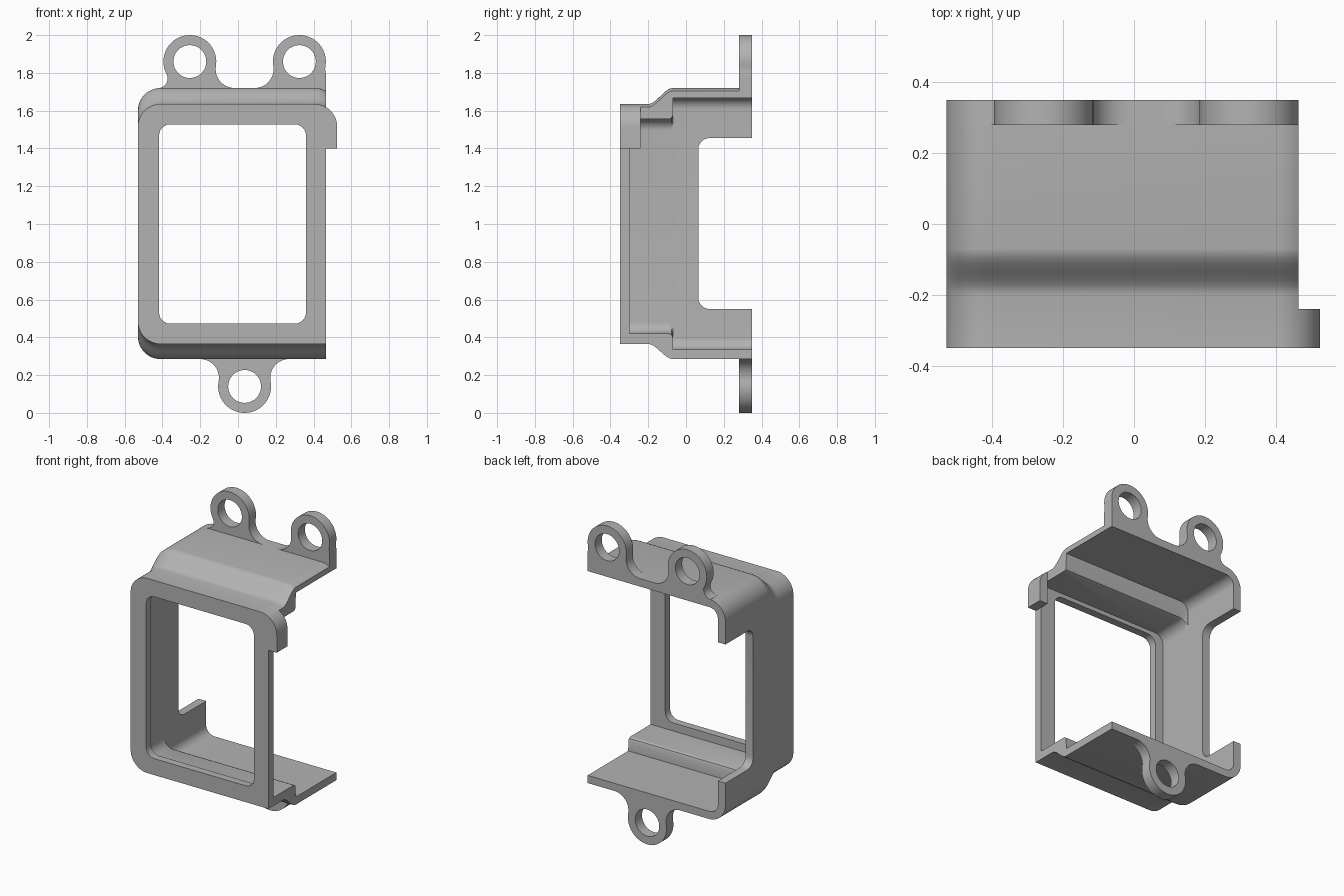
import bpy, bmesh
from math import sin, cos, pi, sqrt, atan2, radians

cube = bpy.data.objects.get("Cube")
if cube:
    bpy.data.objects.remove(cube, do_unlink=True)

grey = bpy.data.materials.new("plain_grey")
grey.use_nodes = True
grey.diffuse_color = (0.45, 0.45, 0.45, 1)
grey.node_tree.nodes["Principled BSDF"].inputs["Base Color"].default_value = grey.diffuse_color

BACK, FRONT, OPEN_X = 0.35, -0.35, 0.465


def arc(cx, cz, r, a0, a1, n=12):
    return [(cx + r * cos(a0 + (a1 - a0) * i / n), cz + r * sin(a0 + (a1 - a0) * i / n))
            for i in range(n + 1)]


def activate(ob):
    bpy.ops.object.select_all(action='DESELECT')
    ob.select_set(True)
    bpy.context.view_layer.objects.active = ob


def finish(ob):
    ob.data.materials.clear()
    ob.data.materials.append(grey)
    activate(ob)
    bpy.ops.object.shade_smooth_by_angle(angle=radians(35))


def mesh_object(name, bm):
    bmesh.ops.recalc_face_normals(bm, faces=bm.faces)
    me = bpy.data.meshes.new(name)
    bm.to_mesh(me)
    bm.free()
    ob = bpy.data.objects.new(name, me)
    bpy.context.collection.objects.link(ob)
    return ob


def loft(name, sections):
    """Skin a list of (y, outline) sections and cap both ends."""
    bm = bmesh.new()
    rings = [[bm.verts.new((x, y, z)) for x, z in outline] for y, outline in sections]
    for a, b in zip(rings, rings[1:]):
        for i in range(len(a)):
            j = (i + 1) % len(a)
            bm.faces.new((a[i], a[j], b[j], b[i]))
    bm.faces.new(rings[0])
    bm.faces.new(rings[-1])
    return mesh_object(name, bm)


def rounded_box(name, lo, hi, axis, r):
    """Box whose edges parallel to one axis are rounded."""
    bm = bmesh.new()
    bmesh.ops.create_cube(bm, size=1)
    for v in bm.verts:
        v.co = [(a + b) / 2 + c * (b - a) for a, b, c in zip(lo, hi, v.co)]
    edges = [e for e in bm.edges
             if abs((e.verts[0].co - e.verts[1].co).normalized()[axis]) > 0.9]
    bmesh.ops.bevel(bm, geom=edges, offset=r, segments=6, profile=0.5, affect='EDGES')
    return mesh_object(name, bm)


def plate(name, outlines, y0, y1):
    """Flat plate in the xz plane; later outlines become holes."""
    cu = bpy.data.curves.new(name, 'CURVE')
    cu.dimensions, cu.fill_mode, cu.extrude = '2D', 'BOTH', (y1 - y0) / 2
    for pts in outlines:
        sp = cu.splines.new('POLY')
        sp.points.add(len(pts) - 1)
        for p, (x, z) in zip(sp.points, pts):
            p.co = (x, z, 0, 1)
        sp.use_cyclic_u = True
    ob = bpy.data.objects.new(name, cu)
    bpy.context.collection.objects.link(ob)
    ob.rotation_euler.x = pi / 2
    ob.location.y = (y0 + y1) / 2
    activate(ob)
    bpy.ops.object.convert(target='MESH')
    finish(bpy.context.object)


def cut(ob, cutter):
    m = ob.modifiers.new("cut", 'BOOLEAN')
    m.operation, m.solver, m.object = 'DIFFERENCE', 'EXACT', cutter
    activate(ob)
    bpy.ops.object.modifier_apply(modifier=m.name)
    bpy.data.objects.remove(cutter, do_unlink=True)


def left_rounded(x0, z0, z1, r):
    return (arc(x0 + r, z1 - r, r, pi / 2, pi)
            + arc(x0 + r, z0 + r, r, pi, 1.5 * pi))


# Shell: closed on one side, flaring from the front frame to the wider rear
ROUND = 0.12


def shell_section(t):
    s = t * t * (3 - 2 * t)
    z0, z1 = 0.365 - 0.08 * s, 1.635 + 0.085 * s
    corner = arc(OPEN_X - ROUND / 2, z1 - ROUND, ROUND, pi / 3, pi / 2, 6)
    return corner + left_rounded(-0.53, z0, z1, ROUND) + [(OPEN_X, z0)]


steps = [i / 10 for i in range(11)]
shell = loft("shell", [(FRONT, shell_section(0))]
             + [(-0.2 + 0.13 * t, shell_section(t)) for t in steps]
             + [(BACK, shell_section(1))])

# Stepped inner cavity
cavity = [(-0.30, 0.42, 1.555), (-0.09, 0.42, 1.555), (-0.076, 0.414, 1.561),
          (-0.07, 0.40, 1.575), (-0.068, 0.335, 1.668), (0.5, 0.335, 1.668)]
cut(shell, loft("cavity_cutter",
                [(y, [(0.7, z1)] + left_rounded(-0.475, z0, z1, 0.06) + [(0.7, z0)])
                 for y, z0, z1 in cavity]))

# Front window and rear notch in the closed side
cut(shell, rounded_box("window_cutter", (-0.418, -0.5, 0.472), (0.36, -0.2, 1.528), 1, 0.06))
cut(shell, rounded_box("notch_cutter", (-0.7, 0.065, 0.55), (-0.3, 0.6, 1.455), 0, 0.06))
finish(shell)

# Hook on the upper corner of the open side
hook_arc = arc(0.405, 1.515, ROUND, 0, pi / 3)
plate("corner_hook", [hook_arc + [(OPEN_X, 1.40), (0.525, 1.40)]], FRONT, -0.24)

# Mounting ears with filleted necks
RING = 0.14


def neck(f, h):
    dx = sqrt((RING + f) ** 2 - (f - h) ** 2)
    a = atan2(f - h, dx)
    return arc(dx, f, f, -pi / 2, a - pi), a


def ear(name, cx, base, up, h, f_left, f_right):
    right, ar = neck(f_right, h)
    left, al = neck(f_left, h)
    pts = right + arc(0, h, RING, ar, pi - al, 40)[1:-1] + [(-x, z) for x, z in reversed(left)]
    pts += [(pts[-1][0], -0.03), (pts[0][0], -0.03)]
    hole = arc(0, h, 0.087, 0, 2 * pi, 40)[:-1]
    plate(name, [[(min(cx + x, OPEN_X), base + up * z) for x, z in o] for o in (pts, hole)],
          0.28, BACK)


ear("upper_right_ear", -0.255, 1.72, 1, 0.14, 0.05, 0.1)
ear("upper_left_ear", 0.325, 1.72, 1, 0.14, 0.1, 0.1)
ear("lower_ear", 0.035, 0.285, -1, 0.145, 0.1, 0.1)
